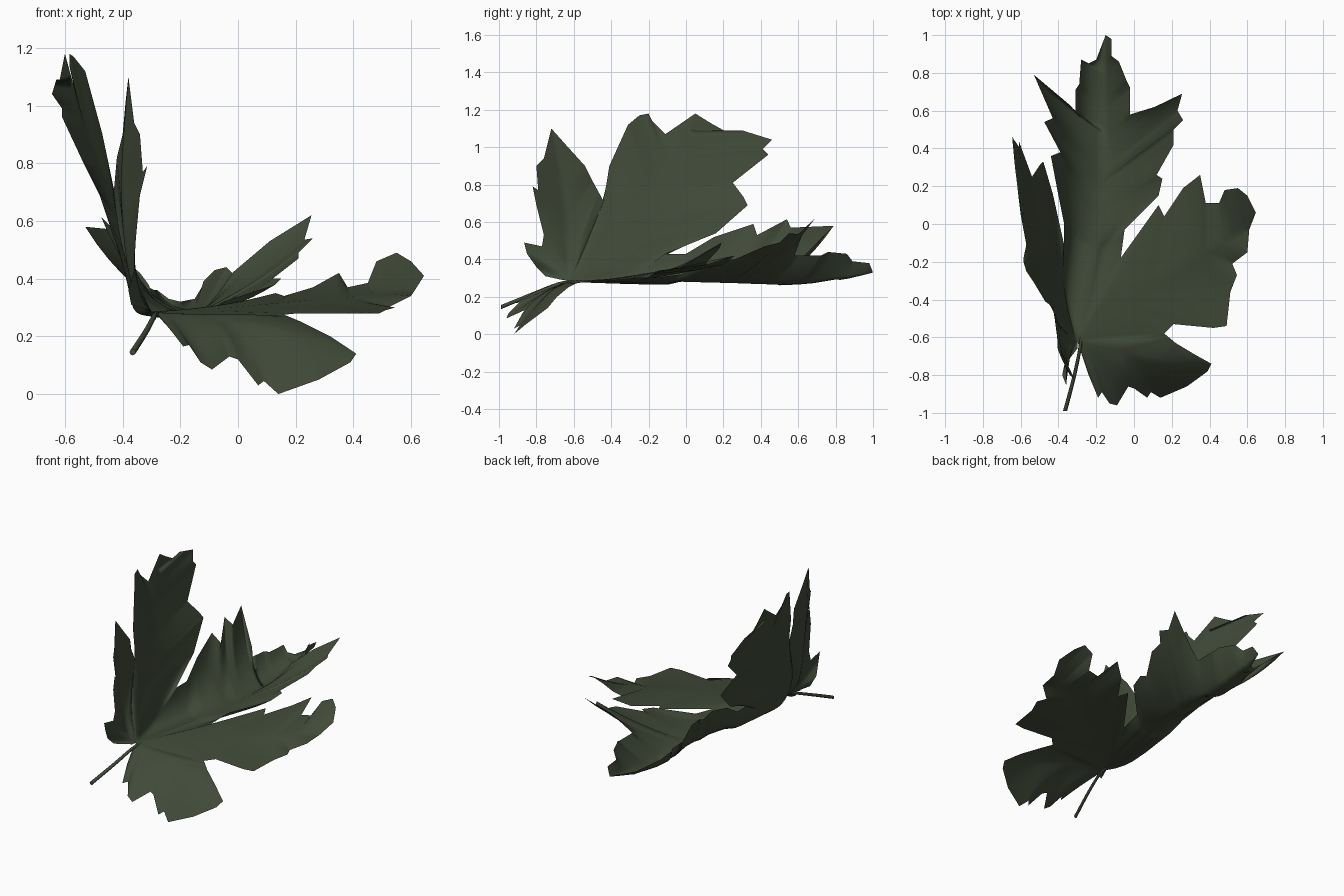
import bpy, bmesh, math
from mathutils import Vector as V

green = bpy.data.materials.new("dark leaf green")
green.diffuse_color = (0.052, 0.069, 0.040, 1)

# Shared points where neighbouring lobes meet
BASE = (-0.30, -0.62, 0.285)
NOTCH_RIGHT = (-0.07, -0.18, 0.30)
NOTCH_FRONT = (0.16, -0.58, 0.275)
NOTCH_LEFT = (-0.37, -0.11, 0.43)
NOTCH_SMALL = (-0.43, -0.44, 0.71)
# How far the seam from the base to each notch bends at its middle
SEAM_BOW = {NOTCH_LEFT: (-0.028, 0, -0.06), NOTCH_SMALL: (-0.025, -0.01, -0.03),
            NOTCH_FRONT: (0, 0, -0.008)}
ROWS = 8
bm = bmesh.new()


def along(points, s):
    """Smooth position on a path, s from 0 to 1."""
    n = len(points) - 1
    i = min(int(s * n), n - 1)
    t = s * n - i
    p = [V(points[max(0, min(n, i + k))]) for k in (-1, 0, 1, 2)]
    return 0.5 * (2 * p[1] + (p[2] - p[0]) * t
                  + (2 * p[0] - 5 * p[1] + 4 * p[2] - p[3]) * t * t
                  + (3 * p[1] - p[0] - 3 * p[2] + p[3]) * t ** 3)


def vein_params(rib, edge, lead):
    """Midrib position from which the slanted vein to each edge point starts."""
    root = V(rib[0])
    axis = V(rib[-1]) - root
    length = axis.length
    axis.normalize()
    params = [0.0]
    for p in edge[1:]:
        d = (V(p) - root).dot(axis)
        side = (V(p) - root - axis * d).length
        params.append(max(params[-1], min(0.97, round((d - lead * side) / length, 3))))
    return params + [1.0]


def half(rib, edge, params, cuts, bow, flip):
    """Sheet between the midrib and one toothed edge."""
    seam = V(SEAM_BOW.get(edge[0], (0, 0, 0)))
    pts = [V(p) for p in edge] + [V(rib[-1])]
    stations = [(0.0, pts[0])]
    for p, q, s0, s1 in zip(pts, pts[1:], params, params[1:]):
        stations += [(c, p.lerp(q, (c - s0) / (s1 - s0))) for c in cuts if s0 < c < s1]
        stations.append((s1, q))
    columns = []
    for s, e in stations:
        r = along(rib, s)
        b = seam.lerp(V(bow) * (1 - s * s), min(1, s * 4))
        columns.append([bm.verts.new(r.lerp(e, t / ROWS) + b * (4 * t / ROWS * (1 - t / ROWS)))
                        for t in range(ROWS + 1)])
    for a, b in zip(columns, columns[1:]):
        for t in range(ROWS):
            q = [a[t], b[t], b[t + 1], a[t + 1]]
            bm.faces.new(q[::-1] if flip else q)


def lobe(rib, left, right, lead=0.5, bow_left=(0, 0, 0), bow_right=(0, 0, 0)):
    pl, pr = vein_params(rib, left, lead), vein_params(rib, right, lead)
    cuts = sorted(set(pl + pr + [round(i / 20, 3) for i in range(1, 20)]))
    half(rib, left, pl, cuts, bow_left, False)
    half(rib, right, pr, cuts, bow_right, True)


# Long middle lobe, folded into a channel
lobe([BASE, (-0.21, -0.2, 0.285), (-0.165, 0.2, 0.275), (-0.15, 0.6, 0.27), (-0.15, 1.0, 0.33)],
     [NOTCH_LEFT, (-0.37, 0.0, 0.43), (-0.40, 0.15, 0.52), (-0.44, 0.36, 0.59),
      (-0.39, 0.38, 0.53), (-0.475, 0.54, 0.615), (-0.43, 0.56, 0.57), (-0.53, 0.79, 0.58),
      (-0.34, 0.63, 0.42), (-0.31, 0.59, 0.38), (-0.31, 0.71, 0.37), (-0.29, 0.74, 0.36),
      (-0.28, 0.87, 0.36), (-0.24, 0.85, 0.33), (-0.20, 0.87, 0.32)],
     [NOTCH_RIGHT, (-0.05, -0.03, 0.32), (0.13, 0.15, 0.38), (0.15, 0.24, 0.40),
      (0.12, 0.26, 0.40), (0.21, 0.42, 0.47), (0.21, 0.50, 0.49), (0.26, 0.55, 0.54),
      (0.23, 0.60, 0.535), (0.255, 0.69, 0.62), (0.11, 0.62, 0.53), (-0.02, 0.58, 0.42),
      (-0.02, 0.72, 0.42), (-0.04, 0.76, 0.44), (-0.08, 0.86, 0.43), (-0.12, 0.89, 0.39),
      (-0.12, 0.98, 0.38)],
     lead=0.75, bow_left=(-0.03, 0, -0.08), bow_right=(0, 0, -0.03))

# Broad right lobe
lobe([BASE, (-0.10, -0.42, 0.295), (0.25, -0.22, 0.325), (0.61, -0.03, 0.355)],
     [NOTCH_RIGHT, (0.13, 0.10, 0.35), (0.16, 0.04, 0.34), (0.26, 0.19, 0.37),
      (0.35, 0.26, 0.42), (0.38, 0.11, 0.37), (0.45, 0.11, 0.385), (0.48, 0.18, 0.46),
      (0.55, 0.19, 0.49), (0.60, 0.15, 0.46), (0.645, 0.06, 0.41)],
     [NOTCH_FRONT, (0.21, -0.53, 0.28), (0.42, -0.55, 0.28), (0.49, -0.54, 0.28),
      (0.51, -0.36, 0.29), (0.545, -0.27, 0.30), (0.52, -0.21, 0.30), (0.60, -0.15, 0.34)])

# Drooping front lobe
lobe([BASE, (-0.08, -0.68, 0.26), (0.16, -0.73, 0.22), (0.41, -0.74, 0.14)],
     [NOTCH_FRONT, (0.22, -0.63, 0.25), (0.32, -0.69, 0.20)],
     [(-0.28, -0.68, 0.28), (-0.24, -0.80, 0.23), (-0.19, -0.92, 0.165), (-0.17, -0.89, 0.17),
      (-0.13, -0.95, 0.11), (-0.09, -0.96, 0.085), (-0.03, -0.86, 0.13), (0.0, -0.87, 0.12),
      (0.07, -0.92, 0.03), (0.09, -0.89, 0.045), (0.14, -0.92, 0.0), (0.28, -0.86, 0.05),
      (0.39, -0.78, 0.11)],
     bow_left=(0, 0, 0.01), bow_right=(0, 0, 0.02))

# Upright left lobe
lobe([BASE, (-0.385, -0.46, 0.46), (-0.445, -0.25, 0.70), (-0.54, -0.08, 0.95), (-0.60, 0.05, 1.18)],
     [NOTCH_SMALL, (-0.47, -0.41, 0.90), (-0.53, -0.31, 1.12), (-0.57, -0.25, 1.17),
      (-0.585, -0.20, 1.18), (-0.585, -0.18, 1.14), (-0.57, -0.11, 1.07)],
     [NOTCH_LEFT, (-0.43, 0.16, 0.54), (-0.48, 0.33, 0.69), (-0.50, 0.31, 0.73),
      (-0.54, 0.25, 0.81), (-0.61, 0.44, 0.96), (-0.61, 0.41, 0.99), (-0.645, 0.46, 1.04),
      (-0.63, 0.30, 1.09), (-0.62, 0.22, 1.08), (-0.61, 0.13, 1.13)],
     lead=0.85)

# Small upright lobe beside the stem
lobe([BASE, (-0.375, -0.63, 0.40), (-0.405, -0.65, 0.72), (-0.38, -0.72, 1.10)],
     [(-0.30, -0.66, 0.29), (-0.37, -0.75, 0.31), (-0.38, -0.80, 0.36), (-0.36, -0.85, 0.43),
      (-0.36, -0.865, 0.49), (-0.36, -0.77, 0.47), (-0.355, -0.76, 0.53), (-0.34, -0.80, 0.69),
      (-0.315, -0.82, 0.79), (-0.33, -0.79, 0.77), (-0.34, -0.80, 0.90), (-0.36, -0.76, 0.94)],
     [NOTCH_SMALL, (-0.42, -0.50, 0.82), (-0.40, -0.54, 0.90), (-0.39, -0.64, 1.01)],
     lead=0.3)

# Weld the lobes into one blade
bmesh.ops.remove_doubles(bm, verts=bm.verts, dist=0.0005)
bmesh.ops.dissolve_degenerate(bm, edges=bm.edges, dist=0.0002)
for f in bm.faces:
    f.smooth = True
mesh = bpy.data.meshes.new("leaf_blade")
bm.to_mesh(mesh)
bm.free()
mesh.materials.append(green)
bpy.context.collection.objects.link(bpy.data.objects.new("leaf_blade", mesh))

# Thin stem
stem_path = [(-0.28, -0.60, 0.28), (-0.29, -0.68, 0.27), (-0.32, -0.82, 0.215), (-0.365, -0.99, 0.145)]
SIDES, STEPS = 8, 12
sb = bmesh.new()
rings = []
for i in range(STEPS + 1):
    s = i / STEPS
    c = along(stem_path, s)
    r = 0.008 + 0.003 * s
    rings.append([sb.verts.new(c + V((r * math.cos(a), 0, r * math.sin(a))))
                  for a in (2 * math.pi * k / SIDES for k in range(SIDES))])
for a, b in zip(rings, rings[1:]):
    for k in range(SIDES):
        m = (k + 1) % SIDES
        sb.faces.new((a[k], a[m], b[m], b[k])).smooth = True
sb.faces.new(rings[0])
sb.faces.new(rings[-1][::-1])
bmesh.ops.recalc_face_normals(sb, faces=sb.faces)
mesh = bpy.data.meshes.new("stem")
sb.to_mesh(mesh)
sb.free()
mesh.materials.append(green)
bpy.context.collection.objects.link(bpy.data.objects.new("stem", mesh))
